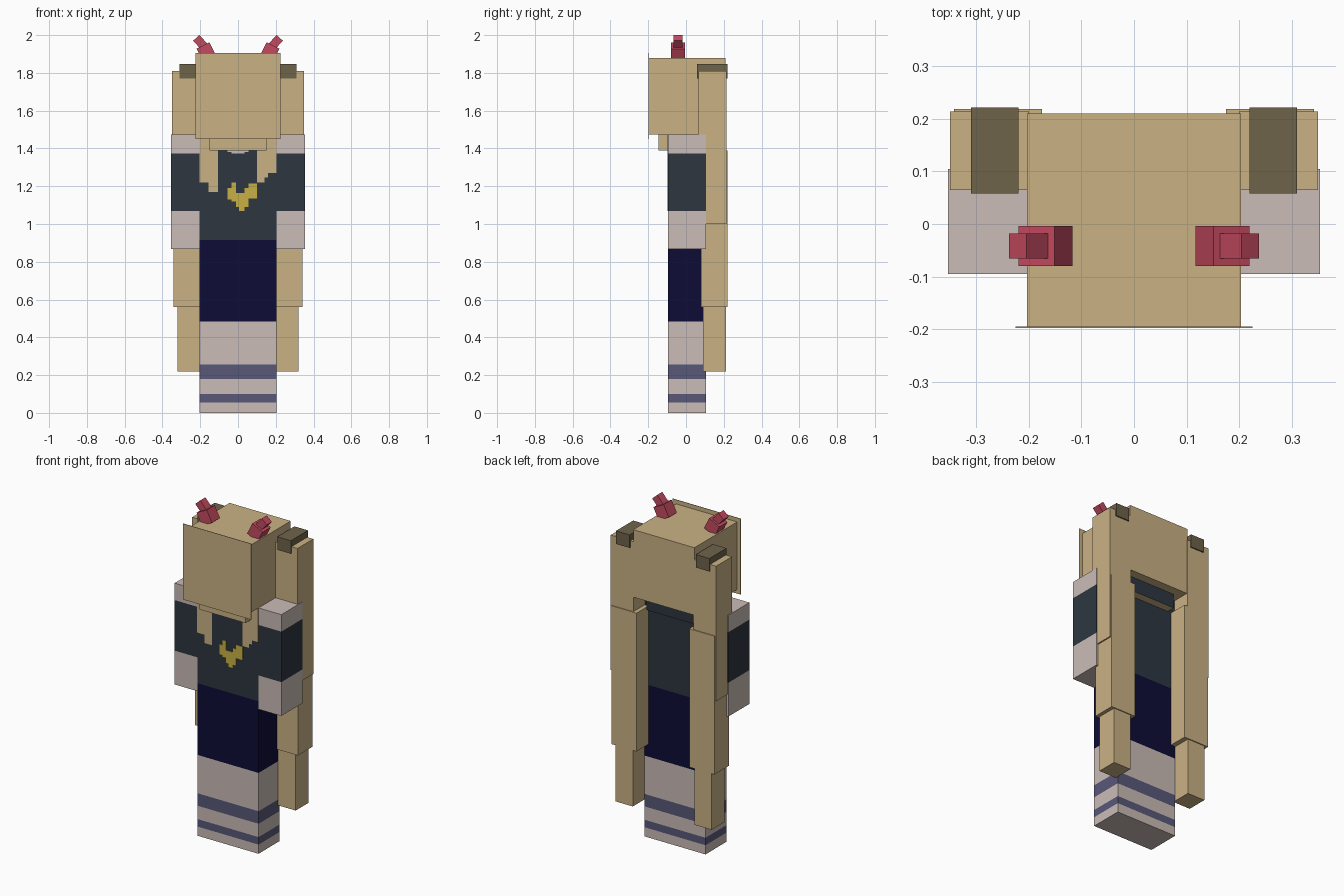
import bpy
import bmesh
from math import radians
from mathutils import Matrix, Vector

cube = bpy.data.objects.get("Cube")
if cube:
    bpy.data.objects.remove(cube, do_unlink=True)


def linear(v):
    v /= 255
    return v / 12.92 if v <= 0.04045 else ((v + 0.055) / 1.055) ** 2.4


def material(name, *rgb):
    mat = bpy.data.materials.new(name)
    color = [linear(v) for v in rgb] + [1]
    mat.use_nodes = True
    mat.diffuse_color = color
    mat.node_tree.nodes["Principled BSDF"].inputs["Base Color"].default_value = color
    return mat


TAN = material("tan_hair", 202, 178, 133)
PALE = material("pale_cloth", 202, 188, 183)
SLATE = material("slate_shirt", 45, 54, 64)
NAVY = material("navy_skirt", 13, 12, 54)
STRIPE = material("stripe_blue", 88, 88, 121)
GOLD = material("gold_patch", 200, 176, 68)
BROWN = material("brown_tie", 110, 99, 74)
RED = material("red_ribbon", 196, 74, 96)


def finish(name, bm, mats):
    mesh = bpy.data.meshes.new(name)
    bm.to_mesh(mesh)
    bm.free()
    for mat in mats:
        mesh.materials.append(mat)
    obj = bpy.data.objects.new(name, mesh)
    bpy.context.collection.objects.link(obj)
    return obj


def add_box(bm, x, y, z, tilt=0):
    """Add a box between (min, max) pairs, tilted about the y axis."""
    spans = (x, y, z)
    center = Vector([(a + b) / 2 for a, b in spans])
    size = [abs(b - a) for a, b in spans]
    matrix = (Matrix.Translation(center) @ Matrix.Rotation(radians(tilt), 4, 'Y')
              @ Matrix.Diagonal((*size, 1)))
    bmesh.ops.create_cube(bm, size=1, matrix=matrix)


def box(name, x, y, z, mat, tilt=0):
    bm = bmesh.new()
    add_box(bm, x, y, z, tilt)
    return finish(name, bm, [mat])


def banded_box(name, x, y, bands):
    """Box with colour bands: bands is a list of (bottom, top, material)."""
    bm = bmesh.new()
    add_box(bm, x, y, (bands[0][0], bands[-1][1]))
    for bottom, _, _ in bands[1:]:
        bmesh.ops.bisect_plane(bm, geom=bm.verts[:] + bm.edges[:] + bm.faces[:],
                               plane_co=(0, 0, bottom), plane_no=(0, 0, 1))
    mats = list(dict.fromkeys(b[2] for b in bands))
    for face in bm.faces:
        height = face.calc_center_median().z
        for bottom, top, mat in bands:
            if bottom - 0.001 <= height <= top + 0.001:
                face.material_index = mats.index(mat)
                break
    return finish(name, bm, mats)


def front_plates(name, columns, mat):
    """Painted detail on the chest: columns of (x0, x1, bottom, top)."""
    bm = bmesh.new()
    for x0, x1, bottom, top in columns:
        add_box(bm, (x0, x1), (-0.098, -0.094), (bottom, top))
    return finish(name, bm, [mat])


DEPTH = (-0.095, 0.105)

# Legs, skirt and shirt
banded_box("legs", (-0.203, 0.203), DEPTH, [
    (0, 0.055, PALE), (0.055, 0.1, STRIPE), (0.1, 0.18, PALE),
    (0.18, 0.255, STRIPE), (0.255, 0.485, PALE)])
banded_box("torso", (-0.203, 0.203), DEPTH,
           [(0.485, 0.915, NAVY), (0.915, 1.475, SLATE)])

# Head, fringe and the collar of hair under the chin
box("head", (-0.203, 0.203), (-0.195, 0.21), (1.475, 1.88), TAN)
box("fringe", (-0.225, 0.225), (-0.198, -0.195), (1.45, 1.905), TAN)
neck = box("neck_hair", (-0.152, 0.152), (-0.146, 0.155), (1.39, 1.475), TAN)
neck.data.materials.append(SLATE)
for face in neck.data.polygons:
    if face.normal.y > 0.5:
        face.material_index = 1

# Chest details
front_plates("right_strand", [(-0.203, -0.155, 1.22, 1.475),
                              (-0.155, -0.105, 1.17, 1.475)], TAN)
front_plates("left_strand", [(0.1, 0.14, 1.22, 1.475), (0.14, 0.16, 1.245, 1.475),
                             (0.16, 0.203, 1.27, 1.475)], TAN)
front_plates("shirt_collar", [(-0.055, 0.055, 1.38, 1.4),
                              (-0.035, 0.035, 1.372, 1.38)], PALE)
front_plates("chest_patch", [
    (-0.055, -0.035, 1.13, 1.19), (-0.035, -0.01, 1.12, 1.22),
    (-0.01, 0.005, 1.09, 1.165), (0.005, 0.035, 1.07, 1.165),
    (0.035, 0.055, 1.09, 1.19), (0.055, 0.075, 1.135, 1.215),
    (0.075, 0.1, 1.135, 1.215)], GOLD)

# Arms, pigtails, ties and ribbons on both sides
for side, s in (("left", 1), ("right", -1)):
    def span(a, b):
        return tuple(sorted((a * s, b * s)))

    banded_box(side + "_arm", span(0.203, 0.354), DEPTH, [
        (0.867, 1.07, PALE), (1.07, 1.373, SLATE), (1.373, 1.475, PALE)])
    box(side + "_pigtail_upper", span(0.2, 0.35), (0.065, 0.214), (1.0, 1.81), TAN)
    box(side + "_pigtail_middle", span(0.175, 0.342), (0.08, 0.219), (0.56, 1.39), TAN)
    box(side + "_pigtail_lower", span(0.204, 0.32), (0.09, 0.213), (0.22, 0.56), TAN)
    box(side + "_hair_tie", span(0.22, 0.31), (0.058, 0.221), (1.77, 1.848), BROWN)
    box(side + "_ribbon_base", span(0.13, 0.206), (-0.08, -0.004),
        (1.873, 1.949), RED, tilt=27 * s)
    box(side + "_ribbon_tip", span(0.176, 0.221), (-0.066, -0.018),
        (1.928, 1.994), RED, tilt=42 * s)
